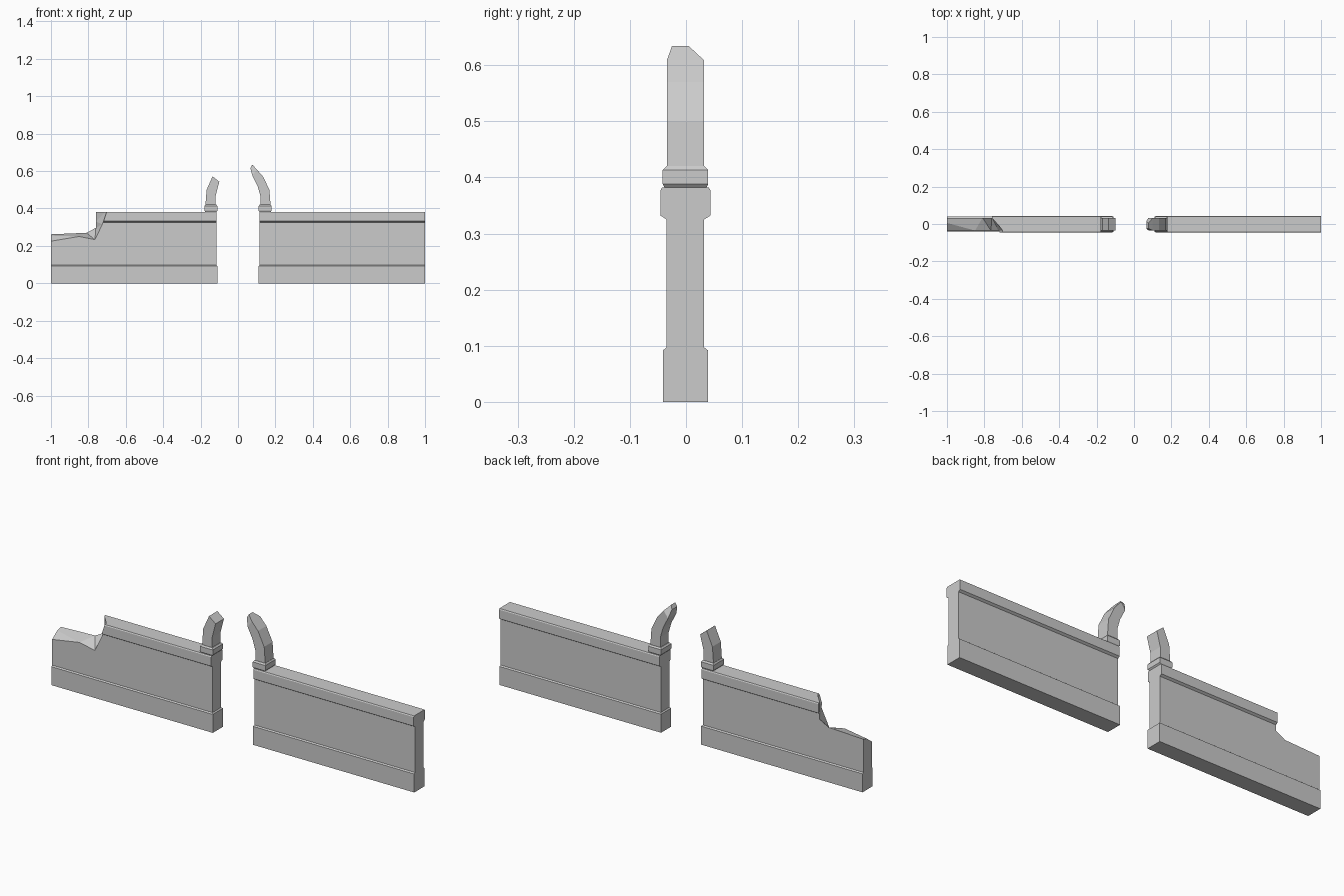
import bpy, bmesh

if "Cube" in bpy.data.objects:
    bpy.data.objects.remove(bpy.data.objects["Cube"])

Y0 = -0.001  # small depth offset shared by all parts


def loft(name, rings, sx=1):
    """Closed solid from a list of equal-length vertex rings."""
    bm = bmesh.new()
    rows = [[bm.verts.new((sx * x, y + Y0, z)) for x, y, z in r] for r in rings]
    n = len(rows[0])
    for a, b in zip(rows, rows[1:]):
        for i in range(n):
            j = (i + 1) % n
            bm.faces.new((a[i], a[j], b[j], b[i]))
    bm.faces.new(rows[0])
    bm.faces.new(rows[-1])
    bmesh.ops.triangulate(bm, faces=[f for f in bm.faces if name == "break_cutter"])
    bmesh.ops.recalc_face_normals(bm, faces=bm.faces)
    me = bpy.data.meshes.new(name)
    bm.to_mesh(me)
    bm.free()
    ob = bpy.data.objects.new(name, me)
    bpy.context.collection.objects.link(ob)
    return ob


def rect(x0, x1, hy, z):
    return [(x0, -hy, z), (x1, -hy, z), (x1, hy, z), (x0, hy, z)]


# Wall section: inner end x, half depth, height (plinth, panel, coping)
SECTION = [(.110, .040, 0), (.110, .040, .092), (.116, .0335, .097),
           (.116, .0335, .325), (.116, .0445, .332), (.116, .0445, .377),
           (.116, .0415, .382)]
# Collar under each horn
COLLAR = [(.117, .174, .037, .381), (.110, .180, .0405, .388),
          (.110, .180, .0405, .413), (.116, .175, .034, .420)]
# Horn: inner x, z and outer x, z of each ring
HORN = [(.119, .417, .174, .417), (.119, .470, .168, .500),
        (.104, .522, .134, .570)]


def horn_ring(ix, iz, ox, oz, h=.033):
    return [(ix, -h, iz), (ox, -h, oz), (ox, h, oz), (ix, h, iz)]


walls = {}
for side, sx in (("left", -1), ("right", 1)):
    walls[side] = loft(side + "_wall", [rect(x, 1, h, z) for x, h, z in SECTION], sx)
    loft(side + "_collar", [rect(*c) for c in COLLAR], sx)
    if side == "left":
        # snapped short
        rings = [horn_ring(*r) for r in HORN[:2]] + [horn_ring(.100, .543, .136, .572)]
    else:
        # full curve with a chipped tip
        rings = [horn_ring(*r) for r in HORN] + [
            horn_ring(.077, .575, .100, .609),
            [(.066, -.024, .615), (.077, -.024, .634), (.077, .006, .634), (.066, .018, .617)]]
    loft(side + "_horn", rings, sx)

# Broken outer end of the left wall
front = [(-1.1, .208), (-.85, .250), (-.765, .233), (-.725, .315), (-.700, .390), (-.700, .5), (-1.1, .5)]
back = [(-1.1, .258), (-.81, .270), (-.76, .297), (-.76, .330), (-.76, .390), (-.76, .5), (-1.1, .5)]
cutter = loft("break_cutter", [[(x, y, z) for x, z in pts]
                               for pts, y in ((front, -.05), (front, -.034), (back, .034), (back, .05))])
cutter.hide_render = True
cutter.display_type = 'WIRE'
cut = walls["left"].modifiers.new("break", 'BOOLEAN')
cut.operation = 'DIFFERENCE'
cut.solver = 'EXACT'
cut.object = cutter
